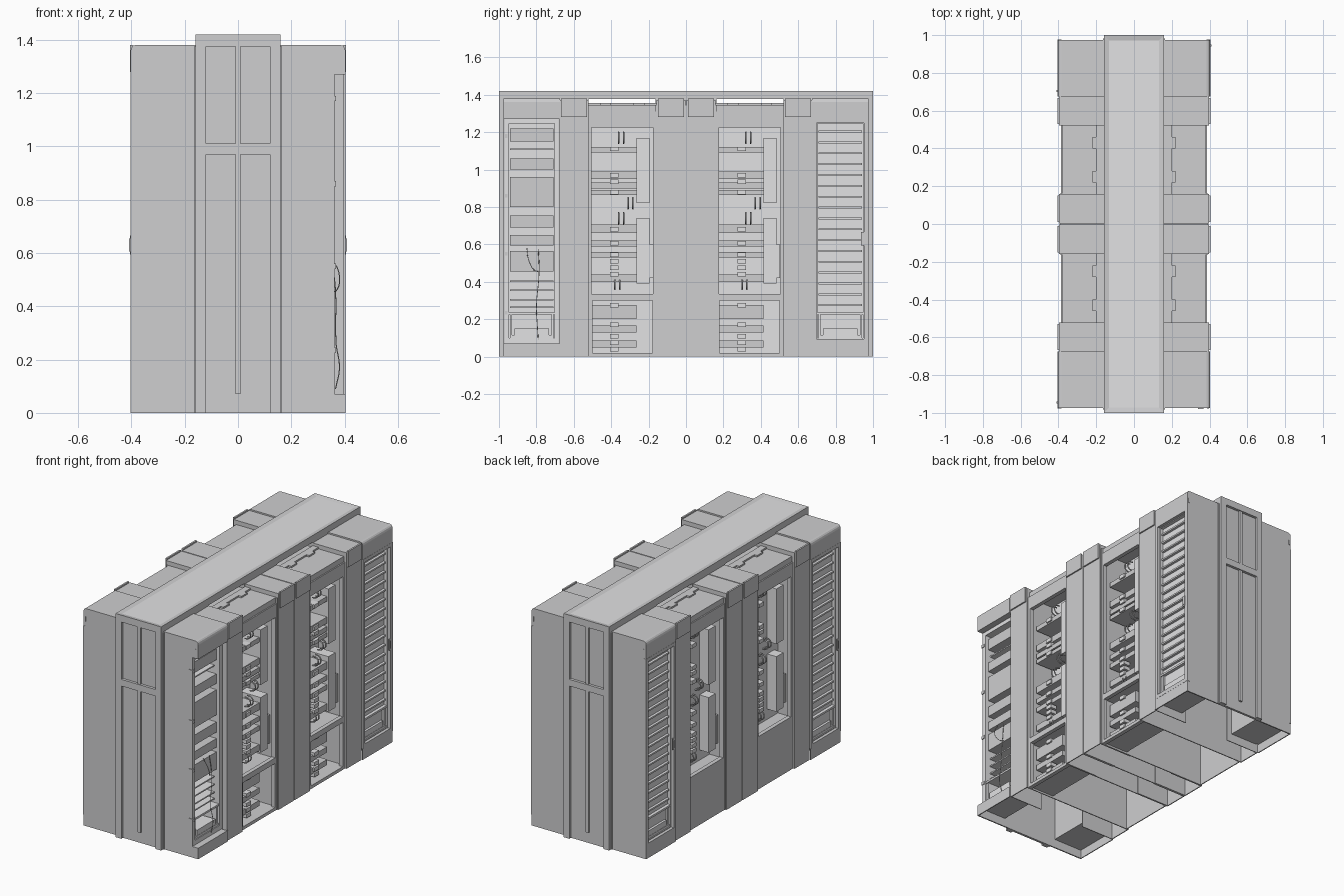
import bpy, bmesh, math
from mathutils import Matrix

if "Cube" in bpy.data.objects:
    bpy.data.objects.remove(bpy.data.objects["Cube"])


def material(name, v):
    m = bpy.data.materials.new(name)
    m.diffuse_color = (v, v, v * 1.015, 1)
    m.use_nodes = True
    m.node_tree.nodes["Principled BSDF"].inputs["Base Color"].default_value = m.diffuse_color
    return m


BODY = material("mid grey", 0.62)
LIGHT = material("light grey", 0.76)


def finish(name, bm, mats, side=1):
    """side = -1 turns the part half a turn about z, onto the -x face."""
    if side < 0:
        bm.transform(Matrix.Rotation(math.pi, 4, 'Z'))
    bmesh.ops.recalc_face_normals(bm, faces=bm.faces)
    me = bpy.data.meshes.new(name)
    bm.to_mesh(me)
    bm.free()
    for m in mats:
        me.materials.append(m)
    ob = bpy.data.objects.new(name, me)
    bpy.context.collection.objects.link(ob)
    return ob


def add_box(bm, b):
    x0, x1, y0, y1, z0, z1 = b
    mat = Matrix.Translation(((x0 + x1) / 2, (y0 + y1) / 2, (z0 + z1) / 2)) \
        @ Matrix.Diagonal((x1 - x0, y1 - y0, z1 - z0, 1))
    bmesh.ops.create_cube(bm, size=1, matrix=mat)


def boxes(name, dims, mat=BODY, side=1):
    bm = bmesh.new()
    for b in dims:
        add_box(bm, b)
    return finish(name, bm, [mat], side)


def frame(x0, x1, y0, y1, z0, z1, w, bottom, top):
    """Four bars around an opening."""
    return [(x0, x1, y0, y0 + w, z0, z1), (x0, x1, y1 - w, y1, z0, z1),
            (x0, x1, y0 + w, y1 - w, z0, z0 + bottom),
            (x0, x1, y0 + w, y1 - w, z1 - top, z1)]


def tube(name, pts, r, side=1):
    cu = bpy.data.curves.new(name, 'CURVE')
    cu.dimensions = '3D'
    cu.bevel_depth = r
    cu.bevel_resolution = 1
    cu.resolution_u = 4
    sp = cu.splines.new('BEZIER')
    sp.bezier_points.add(len(pts) - 1)
    for p, c in zip(sp.bezier_points, pts):
        p.co = (c[0] * side, c[1] * side, c[2])
        p.handle_left_type = p.handle_right_type = 'AUTO'
    cu.materials.append(BODY)
    bpy.context.collection.objects.link(bpy.data.objects.new(name, cu))


# --- hollow middle: cross walls between the modules, open underneath
boxes("cross_walls", [(-.39, .39, y - .003, y + .003, 0, 1.345)
                      for y in (-.525, -.161, 0, .161, .525)])
boxes("middle_cover", [(-.16, .16, -.528, .528, 1.338, 1.345)])
for s in (1, -1):
    boxes("spine_wall_strips", [(.155, .16, .522, .983, 1.3, 1.376), (.155, .16, 0, .164, 1.3, 1.376),
                                (.155, .16, -.164, 0, 1.3, 1.376), (.155, .16, -.983, -.522, 1.3, 1.376),
                                (-.16, .16, .522, .528, 1.345, 1.376),
                                (-.16, .16, .158, .164, 1.345, 1.376)], BODY, s)
    # framed end panel
    boxes("spine_end_wall", [(-.165, .165, .968, .983, 0, 1.376)], BODY, s)
    boxes("spine_end_frame", [(-.16, -.12, .983, 1, 0, 1.376), (.12, .16, .983, 1, 0, 1.376),
                              (-.12, .12, .983, 1, .97, 1.012),
                              (-.01, .01, .983, .995, .07, .97),
                              (-.01, .01, .983, .995, 1.012, 1.376)], BODY, s)

# --- roof slab with a lighter sunken top
bm = bmesh.new()
add_box(bm, (-.16, .16, -1, 1, 1.376, 1.42))
bm.normal_update()
top = [f for f in bm.faces if f.normal.z > .9]
bmesh.ops.inset_region(bm, faces=top, thickness=.04, depth=0)
top[0].material_index = 1
bmesh.ops.translate(bm, verts=top[0].verts, vec=(0, 0, -.005))
finish("roof_slab", bm, [BODY, LIGHT])


def end_cabinet(side, yc, is_open):
    y0, y1 = yc - .15, yc + .15
    f = .363 if is_open else .385
    out, inn = ((y1 - .008, y1), (y0, y0 + .008)) if yc > 0 else ((y0, y0 + .008), (y1 - .008, y1))
    boxes("end_cabinet_shell", [
        (.16, f, *out, 0, 1.27), (.2, f, *inn, .055, 1.27),
        (f, .403, *out, 0, .07), (.194, .2, y0, y1, .055, 1.27),
        (.2, .397, y0 + .008, y1 - .008, .055, .07),
        (.397, .403, y0, y1, 0, .07)], BODY, side)
    # rounded roof block
    bm = bmesh.new()
    prof = [(.16, 1.27), (.403, 1.27), (.403, 1.36), (.4, 1.371), (.394, 1.378), (.384, 1.381), (.16, 1.381)]
    face = bm.faces.new([bm.verts.new((x, y0, z)) for x, z in prof])
    ext = bmesh.ops.extrude_face_region(bm, geom=[face])
    bmesh.ops.translate(bm, verts=[v for v in ext["geom"] if isinstance(v, bmesh.types.BMVert)],
                        vec=(0, y1 - y0, 0))
    finish("end_cabinet_roof", bm, [BODY], side)
    ye = y1 if yc > 0 else y0
    boxes("roof_latch", [(.386, .396, ye - .003, ye + .003, 1.3, 1.33)], BODY, side)
    back = .24 if is_open else .362
    boxes("cabinet_back_plate", [(back - .006, back, y0 + .008, y1 - .008, .07, 1.27)], LIGHT, side)
    boxes("cabinet_inner_frame", frame(back, f - .001, y0 + .008, y1 - .008, .07, 1.27, .02, .03, .025),
          LIGHT, side)
    a, b = yc - .117, yc + .117
    boxes("bottom_tray", [(back, f - .003, a - .01, b + .01, .225, .237),
                          (back, f - .006, a, b, .1, .115),
                          (back, f - .008, a + .025, b - .025, .115, .15),
                          (back, f - .01, a, a + .012, .115, .225),
                          (back, f - .01, b - .012, b, .115, .225)], LIGHT, side)
    if is_open:
        units = [(1.15, 1.22), (1.0, 1.06), (.8, .96), (.69, .755), (.595, .65), (.455, .565)]
        boxes("equipment_units", [(back, .345, a, b, p, q) for p, q in units], BODY, side)
        boxes("thin_shelves", [(back, .33, a, b, z, z + .008)
                               for z in (1.105, .4, .35, .3, .26)], LIGHT, side)
        boxes("hinges", [(.34, .367, y0 - .004, y0 + .02, z - .01, z + .01)
                         for z in (1.18, .86, .55, .235)], BODY, side)
        tube("loose_cable", [(.35, -.85, .58), (.378, -.845, .53), (.37, -.81, .46), (.35, -.79, .455)], .002)
        tube("hanging_cable", [(.352, -.79, .575), (.366, -.785, .46), (.368, -.8, .26),
                               (.381, -.795, .17), (.366, -.79, .09)], .002)
    else:
        boxes("door_frame", frame(.385, .404, y0, y1, .07, 1.27, .024, .025, .022), BODY, side)
        boxes("door_edge_plate", [(.385, .404, ye - .002, ye + .002, .07, 1.27)], BODY, side)
        boxes("door_slats", [(.36, .378, a, b, .27 + .058 * i, .28 + .058 * i) for i in range(17)], LIGHT, side)
        h = yc + .12
        boxes("door_handle", [(.4, .406, h - .009, h + .009, .595, .665),
                              (.406, .409, h - .005, h + .005, .605, .655)], BODY, side)


def pillar(side, y0, y1):
    """Hollow shell, open at the bottom and towards the middle."""
    boxes("pillar", [(.39, .396, y0, y1, 0, 1.372), (.16, .39, y0, y1, 1.366, 1.372),
                     (.16, .39, y0, y0 + .005, 0, 1.366), (.16, .39, y1 - .005, y1, 0, 1.366)], BODY, side)
    boxes("pillar_cap", [(.394, .405, y0 + .008, y1 - .008, 1.28, 1.381)], BODY, side)


def rack_bay(side, yc):
    y0, y1 = yc - .182, yc + .182
    full = side > 0
    bk = .2 if full else .28
    boxes("bay_back", [(bk - .006, bk, y0, y1, .012 if full else .31, 1.31)], LIGHT, side)
    boxes("bay_top", [(.16, .378, y0, y1, 1.31, 1.345), (.16, .2, y0, y1, 1.345, 1.355),
                      (.2, .22, yc - .12, yc - .06, 1.345, 1.355),
                      (.2, .22, yc + .06, yc + .12, 1.345, 1.355)], BODY, side)
    boxes("bay_upper_frame", frame(.36, .386, y0, y1, .31, 1.31, .018, .025, .085), BODY, side)
    boxes("bay_floor", [(bk, .36, y0, y1, .31, .325)], BODY, side)
    if full:
        boxes("bay_lower_frame", frame(.36, .386, y0, y1, 0, .31, .022, .02, .01), BODY, side)
        boxes("bay_base", [(bk, .36, y0, y1, .012, .02)], BODY, side)
    else:
        boxes("bay_lower_panel", [(.38, .386, y0, y1, 0, .31)], BODY, side)
    # vertical cable channel
    p, q = yc + .075, yc + .145
    boxes("cable_channel", [(bk, .345, p, q, .82, 1.17), (bk, .345, p, q, .39, .74),
                            (bk, .35, q, q + .018, .42, .6)], LIGHT, side)
    # equipment shelves
    a = yc - .165
    if full:
        zs = [(1.09, 1.12), (.95, .99), (.9, .93), (.865, .89), (.66, .705), (.59, .62), (.53, .56), (.4, .44)]
        boxes("bay_shelves", [(bk, .335, a, p, u, v) for u, v in zs], BODY, side)
        boxes("lower_shelves", [(bk, .335, a, p, u, v) for u, v in [(.2, .275), (.13, .165), (.05, .085)]],
              BODY, side)
    # connector blocks down the middle
    kz = [1.11, .97, .935, .88, .68, .605, .545, .51, .475, .44] + ([.275, .17, .11, .075, .04] if full else [])
    kx = .3 if full else bk
    boxes("connector_blocks", [(kx, kx + .045, yc - .065, yc - .02, z - .012, z + .012) for z in kz],
          LIGHT, side)
    # small cable loops
    for z, dy in ((1.17, -.02), (.82, .03), (.74, -.02), (.39, -.04)):
        for k in (0, .026):
            y = yc + dy + k
            x = .3 if full else bk
            tube("cable_loop", [(x, y, z + .03), (x + .03, y, z + .022), (x + .04, y, z),
                                (x + .03, y, z - .022), (x, y, z - .03)], .004, side)


# --- both long sides; the -x side is the +x side turned half a turn
for side in (1, -1):
    end_cabinet(side, .825, False)
    end_cabinet(side, -.825, side > 0)
    for y0, y1 in ((.522, .675), (.003, .158), (-.158, -.003), (-.675, -.522)):
        pillar(side, y0, y1)
    for yc in (-.34, .34):
        rack_bay(side, yc)
